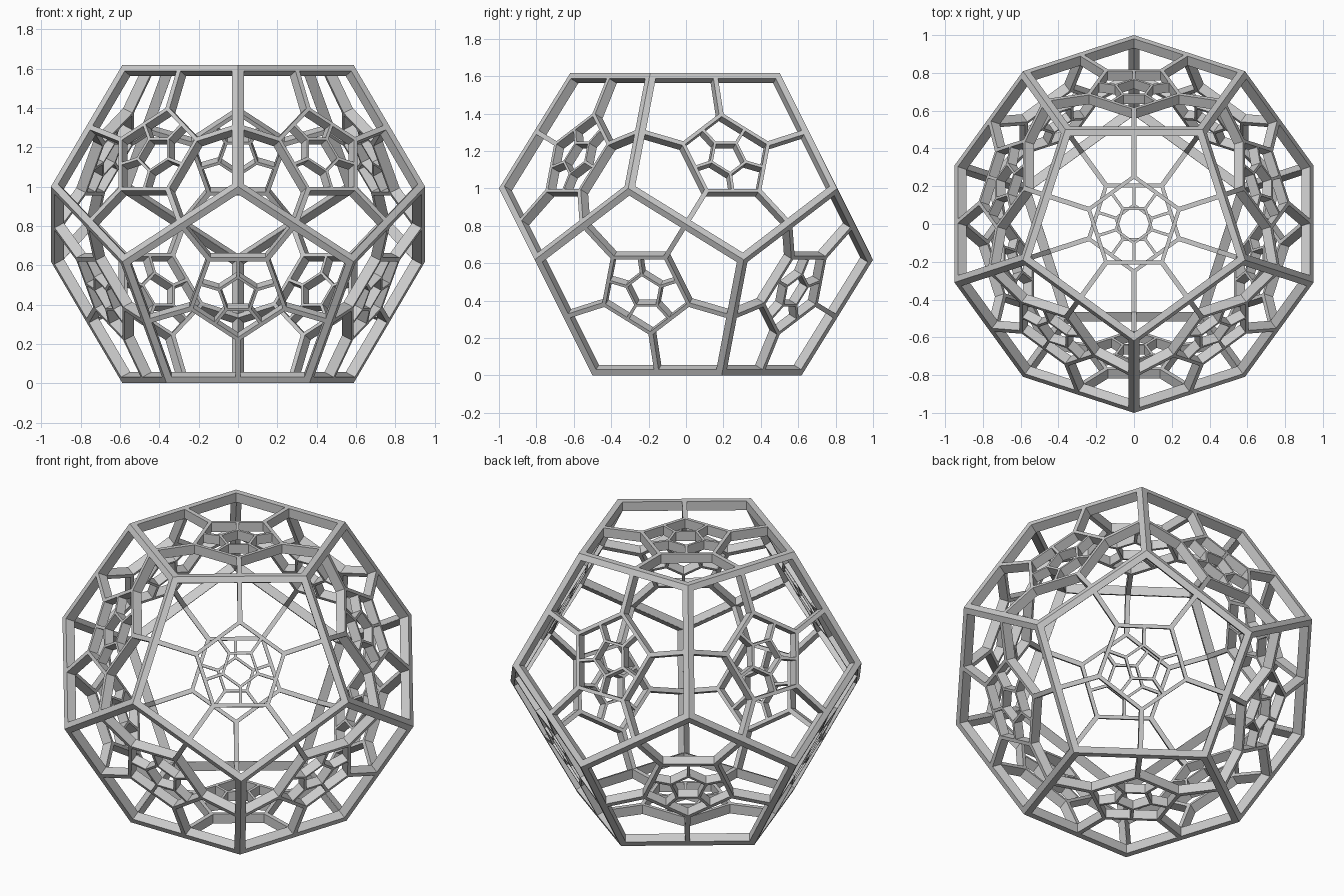
import bpy, bmesh, math
from mathutils import Vector

if "Cube" in bpy.data.objects:
    bpy.data.objects.remove(bpy.data.objects["Cube"])

RI = 0.809          # distance from centre to each face
RF = 0.618          # circumradius of each face
DEPTH = 0.055       # strut depth
K = 1 - DEPTH / RI  # scale of the inner shell
C36 = math.cos(math.radians(36))


def polar(r, deg):
    a = math.radians(deg)
    return Vector((r * math.cos(a), r * math.sin(a)))


def inset(poly, widths):
    """Move each edge of a counter-clockwise polygon inward by its own width."""
    n = len(poly)
    lines = []
    for i in range(n):
        a, b = poly[i], poly[(i + 1) % n]
        d = (b - a).normalized()
        nrm = Vector((-d.y, d.x))
        lines.append((nrm, nrm.dot(a) + widths[i]))
    out = []
    for i in range(n):
        (p, c), (q, e) = lines[i - 1], lines[i]
        det = p.x * q.y - p.y * q.x
        out.append(Vector(((c * q.y - e * p.y) / det, (p.x * e - q.x * c) / det)))
    return out


def face_cells():
    """Two rings of five pentagons around a small central pentagon."""
    cells, r, turn = [], RF, 0
    for outer, spoke, inner in ((0.035, 0.013, 0.011), (0.009, 0.008, 0.007)):
        mid, nxt = r * C36, r * C36 * 0.5
        for i in range(5):
            a = turn + 72 * i
            poly = [polar(nxt, a - 36), polar(mid, a - 36), polar(r, a),
                    polar(mid, a + 36), polar(nxt, a + 36)]
            cells.append((poly, [spoke, outer, outer, spoke, inner], r == RF))
        r, turn = nxt, turn + 36
    cells.append(([polar(r, turn + 72 * i) for i in range(5)], [0.007] * 5, False))
    return cells


def add_panel(bm, n, u, cells):
    """One openwork face with outward normal n and one corner towards u."""
    v = n.cross(u)

    def put(p, h):
        return bm.verts.new(u * p.x + v * p.y + n * h + Vector((0, 0, RI)))

    low = RI - DEPTH
    for poly, widths, rim in cells:
        hole = inset(poly, widths)
        back = [p * K if rim and 1 <= i <= 3 else p for i, p in enumerate(poly)]
        for i in range(5):
            j = (i + 1) % 5
            bm.faces.new([put(poly[i], RI), put(poly[j], RI), put(hole[j], RI), put(hole[i], RI)])
            bm.faces.new([put(hole[i], low), put(hole[j], low), put(back[j], low), put(back[i], low)])
            bm.faces.new([put(hole[i], RI), put(hole[j], RI), put(hole[j], low), put(hole[i], low)])


# Top and bottom faces, then the upper and lower rings of five
frames = [(Vector((0, 0, 1)), Vector((0, -1, 0))), (Vector((0, 0, -1)), Vector((0, 1, 0)))]
nz, nr = 1 / math.sqrt(5), 2 / math.sqrt(5)
for s in (1, -1):
    for i in range(5):
        d = polar(1, 90 * s + 72 * i)
        frames.append((Vector((d.x * nr, d.y * nr, s * nz)),
                       Vector((d.x * nz, d.y * nz, -s * nr))))

bm = bmesh.new()
cells = face_cells()
for n, u in frames:
    add_panel(bm, n, u, cells)
bmesh.ops.remove_doubles(bm, verts=bm.verts, dist=0.0005)
bmesh.ops.recalc_face_normals(bm, faces=bm.faces)

mesh = bpy.data.meshes.new("dodecahedron_lattice")
bm.to_mesh(mesh)
bm.free()
obj = bpy.data.objects.new("dodecahedron_lattice", mesh)
bpy.context.collection.objects.link(obj)
